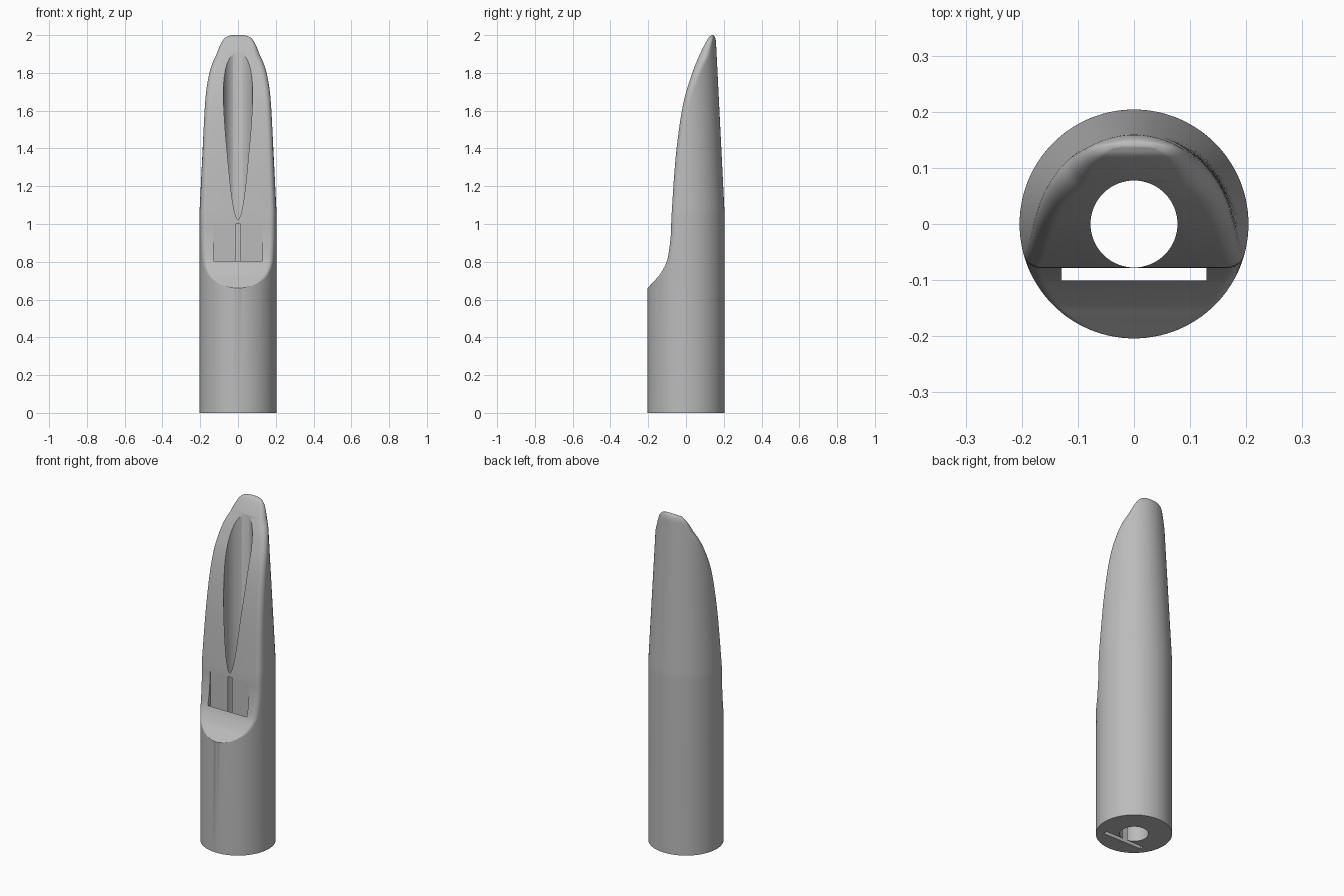
import bpy, bmesh, math
from mathutils import Vector

if "Cube" in bpy.data.objects:
    bpy.data.objects.remove(bpy.data.objects["Cube"])

grey = bpy.data.materials.new("plain grey")
grey.use_nodes = True
grey.diffuse_color = (0.5, 0.5, 0.5, 1)
grey.node_tree.nodes["Principled BSDF"].inputs["Base Color"].default_value = (0.5, 0.5, 0.5, 1)

RADIUS, SHOULDER, TOP = 0.204, 1.06, 2.0

# Scooped front face as (y, z), from the lip to the tip
SCOOP = [Vector(p) for p in (
    (-0.2039, 0.66), (-0.167, 0.70), (-0.137, 0.735), (-0.106, 0.79), (-0.092, 0.845),
    (-0.08, 0.945), (-0.0755, 1.06), (-0.053, 1.37), (-0.016, 1.63), (0.03, 1.79),
    (0.074, 1.90), (0.116, 1.98), (0.137, TOP))]


def smooth_path(points, steps):
    """Catmull-Rom curve through the points."""
    ext = [points[0] * 2 - points[1]] + points + [points[-1] * 2 - points[-2]]
    path = []
    for a, b, c, d in zip(ext, ext[1:], ext[2:], ext[3:]):
        for i in range(steps):
            t = i / steps
            path.append(0.5 * (2 * b + (c - a) * t + (2 * a - 5 * b + 4 * c - d) * t ** 2
                               + (3 * b - a - 3 * c + d) * t ** 3))
    return path + [points[-1]]


def outer_radius(z):
    """Straight barrel, then a slight taper with a rolled tip."""
    roll = max(0, (z - 1.96) / 0.04)
    return (RADIUS - 0.05 * max(0, z - SHOULDER)
            - 0.014 * (1 - math.sqrt(max(0, 1 - roll * roll))))


def section(flat_y, z, arc=72, corner=8):
    """Circle cut by a straight front edge, with rounded corners."""
    r = outer_radius(z)
    flat_y = max(flat_y, 0.0001 - r)
    p = min(0.03, 0.33 * (r - flat_y))
    cx = math.sqrt(max(1e-8, (r - p) ** 2 - (flat_y + p) ** 2))
    a = math.atan2(flat_y + p, cx)
    half = []
    for i in range(corner):
        t = -math.pi / 2 + (a + math.pi / 2) * i / corner
        half.append((cx + p * math.cos(t), flat_y + p + p * math.sin(t)))
    for i in range(arc // 2):
        t = a + (math.pi / 2 - a) * i / (arc // 2)
        half.append((r * math.cos(t), r * math.sin(t)))
    ring = half + [(0, r)] + [(-x, y) for x, y in reversed(half)]
    return [(x, y, z) for x, y in ring]


def add_object(name, bm):
    bmesh.ops.recalc_face_normals(bm, faces=bm.faces)
    mesh = bpy.data.meshes.new(name)
    bm.to_mesh(mesh)
    bm.free()
    obj = bpy.data.objects.new(name, mesh)
    bpy.context.collection.objects.link(obj)
    mesh.materials.append(grey)
    return obj


# Body lofted through horizontal sections
bm = bmesh.new()
path = [Vector((-RADIUS, 0))] + smooth_path(SCOOP, 8)
rings = [[bm.verts.new(co) for co in section(y, z)] for y, z in path]
for low, high in zip(rings, rings[1:]):
    for i in range(len(low)):
        j = (i + 1) % len(low)
        bm.faces.new((low[i], low[j], high[j], high[i]))
bm.faces.new(rings[0])
bm.faces.new(rings[-1])
body = add_object("mouthpiece_body", bm)

# Round bore cutter
bm = bmesh.new()
bmesh.ops.create_cone(bm, cap_ends=True, segments=64, radius1=0.0775, radius2=0.0775, depth=3)
bore = add_object("bore_cutter", bm)
bore.location.z = 1

# Thin slot cutter
bm = bmesh.new()
bmesh.ops.create_cube(bm, size=1)
bmesh.ops.scale(bm, vec=(0.258, 0.0245, 1.2), verts=bm.verts)
slot = add_object("slot_cutter", bm)
slot.location = (0, -0.0885, 0.4)

for cutter in (bore, slot):
    mod = body.modifiers.new(cutter.name, "BOOLEAN")
    mod.operation = "DIFFERENCE"
    mod.solver = "EXACT"
    mod.object = cutter

# Apply the cuts, drop the cutters and shade
bpy.ops.object.select_all(action="DESELECT")
body.select_set(True)
bpy.context.view_layer.objects.active = body
for mod in list(body.modifiers):
    bpy.ops.object.modifier_apply(modifier=mod.name)
for cutter in (bore, slot):
    bpy.data.objects.remove(cutter)
bpy.ops.object.shade_smooth_by_angle(angle=math.radians(30))
